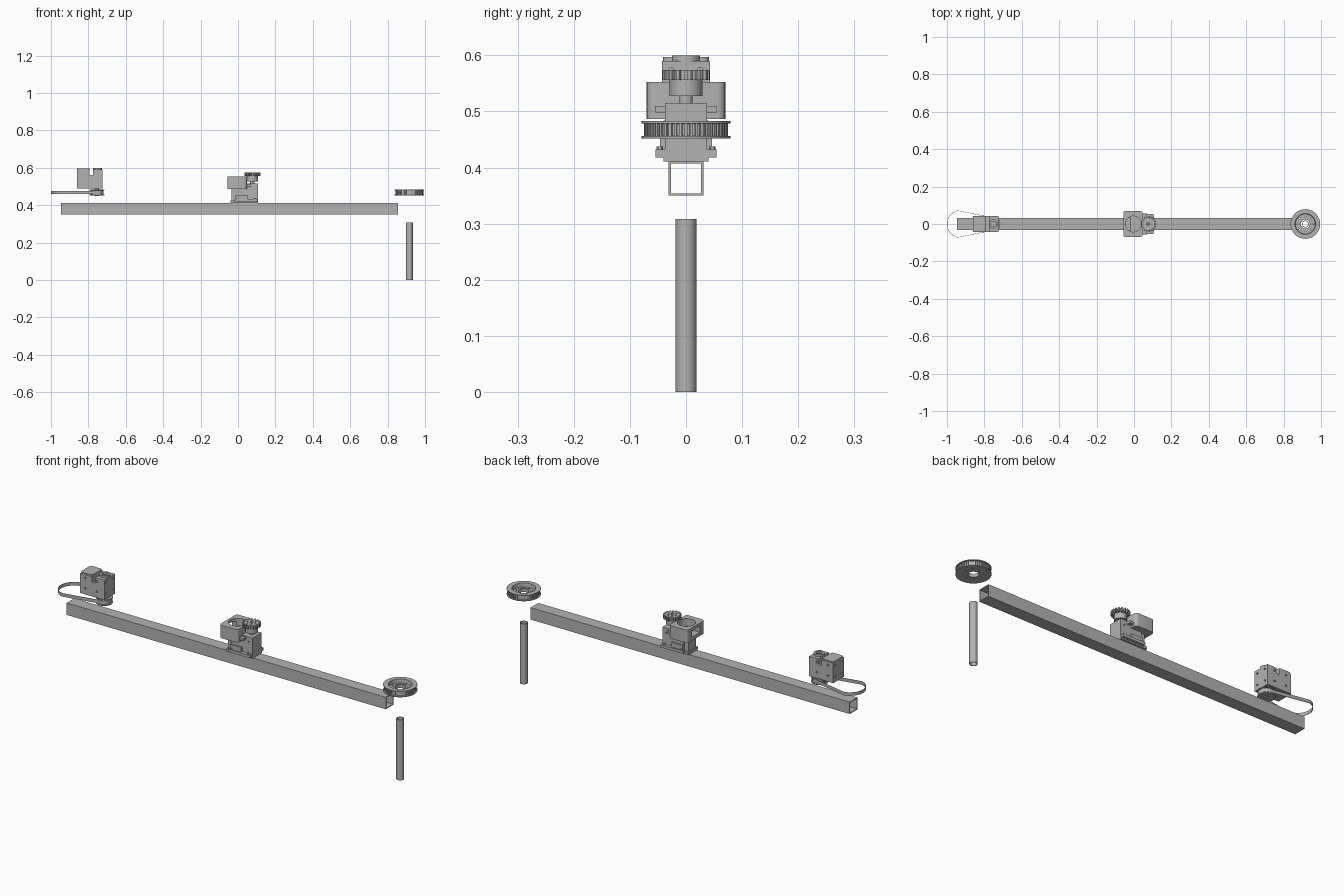
import bpy, bmesh
from math import cos, sin, pi, tau, acos
from mathutils import Matrix, Vector

if "Cube" in bpy.data.objects:
    bpy.data.objects.remove(bpy.data.objects["Cube"])

grey = bpy.data.materials.new("machine grey")
grey.use_nodes = True
COLOUR = (0.45, 0.45, 0.45, 1)
grey.diffuse_color = COLOUR
grey.node_tree.nodes["Principled BSDF"].inputs["Base Color"].default_value = COLOUR


def finish(name, bm, smooth=False):
    bmesh.ops.recalc_face_normals(bm, faces=bm.faces)
    mesh = bpy.data.meshes.new(name)
    bm.to_mesh(mesh)
    bm.free()
    mesh.materials.append(grey)
    ob = bpy.data.objects.new(name, mesh)
    bpy.context.collection.objects.link(ob)
    bpy.ops.object.select_all(action="DESELECT")
    ob.select_set(True)
    bpy.context.view_layer.objects.active = ob
    if smooth:
        bpy.ops.object.shade_smooth_by_angle(angle=0.6)
    return ob


def add_box(bm, x, y, z):
    size = [b - a for a, b in (x, y, z)]
    mid = [(a + b) / 2 for a, b in (x, y, z)]
    bmesh.ops.create_cube(bm, size=1, matrix=Matrix.Translation(mid) @ Matrix.Diagonal((*size, 1)))


def boxes(name, *parts):
    bm = bmesh.new()
    for p in parts:
        add_box(bm, *p)
    return finish(name, bm)


def prism(name, points, z0, z1, smooth=False):
    bm = bmesh.new()
    face = bm.faces.new([bm.verts.new((x, y, z0)) for x, y in points])
    ext = bmesh.ops.extrude_face_region(bm, geom=[face])
    top = [v for v in ext["geom"] if isinstance(v, bmesh.types.BMVert)]
    bmesh.ops.translate(bm, verts=top, vec=(0, 0, z1 - z0))
    return finish(name, bm, smooth)


def rounded(x, y, r):
    pts = []
    for i, (cx, cy) in enumerate(((x[1] - r, y[1] - r), (x[0] + r, y[1] - r),
                                  (x[0] + r, y[0] + r), (x[1] - r, y[0] + r))):
        for k in range(6):
            a = (i + k / 5) * pi / 2
            pts.append((cx + r * cos(a), cy + r * sin(a)))
    return pts


def circle(x, r, n=40):
    return [(x + r * cos(tau * i / n), r * sin(tau * i / n)) for i in range(n)]


def lathe(name, x, profile, n=48):
    """Spin a closed (radius, z) profile round a vertical axis at x."""
    bm = bmesh.new()
    rings = [[bm.verts.new((x + r * cos(tau * i / n), r * sin(tau * i / n), z)) for r, z in profile]
             for i in range(n)]
    m = len(profile)
    for i in range(n):
        a, b = rings[i], rings[(i + 1) % n]
        for j in range(m):
            k = (j + 1) % m
            bm.faces.new((a[j], b[j], b[k], a[k]))
    return finish(name, bm, True)


def tube(name, x, r0, r1, z0, z1):
    return lathe(name, x, [(r0, z0), (r1, z0), (r1, z1), (r0, z1)])


def teeth(name, x, count, r0, r1, z0, z1, width):
    bm = bmesh.new()
    for i in range(count):
        m = Matrix.Translation((x, 0, 0)) @ Matrix.Rotation(tau * i / count, 4, "Z")
        start = len(bm.verts)
        add_box(bm, (r0, r1), (-width / 2, width / 2), (z0, z1))
        bm.verts.ensure_lookup_table()
        bmesh.ops.transform(bm, matrix=m, verts=bm.verts[start:])
    return finish(name, bm)


def rods(name, places, r, length, axis, n=16):
    bm = bmesh.new()
    turn = Vector((0, 0, 1)).rotation_difference(Vector(axis)).to_matrix().to_4x4()
    for p in places:
        bmesh.ops.create_cone(bm, cap_ends=True, segments=n, radius1=r, radius2=r, depth=length,
                              matrix=Matrix.Translation(p) @ turn)
    return finish(name, bm)


def cut(ob, cutter):
    cutter.hide_render = True
    mod = ob.modifiers.new("cut", "BOOLEAN")
    mod.operation, mod.object, mod.solver = "DIFFERENCE", cutter, "EXACT"
    bpy.context.view_layer.objects.active = ob
    bpy.ops.object.modifier_apply(modifier=mod.name)
    bpy.data.objects.remove(cutter)


# Square hollow beam
beam = boxes("beam", ((-0.946, 0.856), (-0.031, 0.031), (0.35, 0.411)))
cut(beam, boxes("beam_bore", ((-1.1, 1.1), (-0.027, 0.027), (0.354, 0.407))))

# Upright post
tube("post", 0.916, 0.0155, 0.0185, 0, 0.308)

# Large cupped pulley
PX = 0.916
wheel = lathe("large_pulley", PX, [(0.024, 0.452), (0.079, 0.452), (0.079, 0.456), (0.07, 0.457),
                                   (0.07, 0.478), (0.079, 0.479), (0.079, 0.483), (0.055, 0.483),
                                   (0.053, 0.464), (0.034, 0.464), (0.034, 0.469), (0.024, 0.469)], 64)
cut(wheel, rods("pulley_holes", [(PX + 0.043 * cos(i * pi / 4), 0.043 * sin(i * pi / 4), 0.458)
                                 for i in range(8)], 0.004, 0.05, (0, 0, 1)))
teeth("large_pulley_teeth", PX, 48, 0.069, 0.0745, 0.456, 0.479, 0.005)

# Motor housing with slot between the two upper blocks
motor = boxes("motor_housing", ((-0.861, -0.725), (-0.043, 0.043), (0.489, 0.59)))
cut(motor, boxes("top_slot", ((-0.795, -0.776), (-0.1, 0.1), (0.562, 0.7))))
cut(motor, rods("side_holes", [(x, s * 0.043, z) for x in (-0.832, -0.768)
                               for z in (0.52, 0.573) for s in (-1, 1)], 0.005, 0.012, (0, 1, 0)))
cut(motor, rods("end_holes", [(x, y, z) for x in (-0.861, -0.725)
                              for y in (-0.026, 0.026) for z in (0.515, 0.573)], 0.005, 0.012, (1, 0, 0)))
prism("motor_cover", rounded((-0.861, -0.795), (-0.041, 0.041), 0.012), 0.589, 0.597, True)
tube("motor_bearing_ring", -0.751, 0.014, 0.025, 0.585, 0.6)

# Small pulley under the motor
SX = -0.755
lathe("small_pulley", SX, [(0.009, 0.453), (0.04, 0.453), (0.04, 0.457), (0.032, 0.458),
                           (0.032, 0.479), (0.04, 0.48), (0.04, 0.484), (0.009, 0.484)])
teeth("small_pulley_teeth", SX, 24, 0.031, 0.0345, 0.457, 0.48, 0.005)
tube("motor_shaft", SX, 0.004, 0.012, 0.45, 0.492)

# Thin belt, a large loop tapering to the small pulley
BX, BR, SR, WALL = -0.926, 0.074, 0.037, 0.002
lean = acos((SR - BR) / (SX - BX))


def belt_outline(inset):
    pts = []
    for i in range(41):
        a = lean + (tau - 2 * lean) * i / 40
        pts.append((BX + (BR - inset) * cos(a), (BR - inset) * sin(a)))
    for i in range(21):
        a = -lean + 2 * lean * i / 20
        pts.append((SX + (SR - inset) * cos(a), (SR - inset) * sin(a)))
    return pts


bm = bmesh.new()
loops = [[bm.verts.new((x, y, z)) for x, y in belt_outline(inset)]
         for inset, z in ((0, 0.46), (0, 0.477), (WALL, 0.477), (WALL, 0.46))]
for k in range(4):
    a, b = loops[k], loops[(k + 1) % 4]
    for i in range(len(a)):
        j = (i + 1) % len(a)
        bm.faces.new((a[i], a[j], b[j], b[i]))
finish("belt", bm, True)

# Carriage: gearbox body, feet and tabs
carriage = boxes("carriage_body", ((-0.013, 0.107), (-0.037, 0.037), (0.413, 0.515)))
cut(carriage, rods("body_holes", [(x, s * 0.037, 0.49) for x in (0.01, 0.085) for s in (-1, 1)],
                   0.004, 0.012, (0, 1, 0)))
boxes("carriage_base", ((-0.04, 0.107), (-0.04, 0.04), (0.411, 0.424)))
for side, s in (("front", -1), ("back", 1)):
    span = lambda a, b: tuple(sorted((s * a, s * b)))
    boxes(side + "_feet", ((-0.02, 0.105), span(0.036, 0.054), (0.418, 0.432)),
          ((-0.013, 0.05), span(0.036, 0.046), (0.43, 0.455)))
    boxes(side + "_tabs", ((0.0, 0.07), span(0.036, 0.055), (0.498, 0.51)))
    rods(side + "_bolts", [(x, s * 0.047, 0.434) for x in (-0.008, 0.09)], 0.006, 0.008, (0, 0, 1), 6)

# Clamp block with round bore and end window
block = prism("clamp_block", rounded((-0.057, 0.047), (-0.07, 0.07), 0.014), 0.487, 0.553, True)
cut(block, prism("block_bore", circle(-0.003, 0.042), 0.516, 0.7))
cut(block, boxes("block_window", ((-0.1, -0.02), (-0.032, 0.032), (0.505, 0.538))))
boxes("clamp_bracket", ((-0.035, 0.0), (-0.03, 0.03), (0.42, 0.489)))

# Drive gear on its hub
GX = 0.077
tube("gear_shaft", GX, 0.004, 0.012, 0.51, 0.535)
tube("gear_hub", GX, 0.008, 0.029, 0.528, 0.558)
gear = tube("drive_gear", GX, 0.008, 0.034, 0.556, 0.574)
cut(gear, rods("gear_holes", [(GX + 0.021 * cos(tau * i / 6), 0.021 * sin(tau * i / 6), 0.574)
                              for i in range(6)], 0.004, 0.012, (0, 0, 1)))
teeth("drive_gear_teeth", GX, 18, 0.032, 0.043, 0.556, 0.574, 0.0065)
